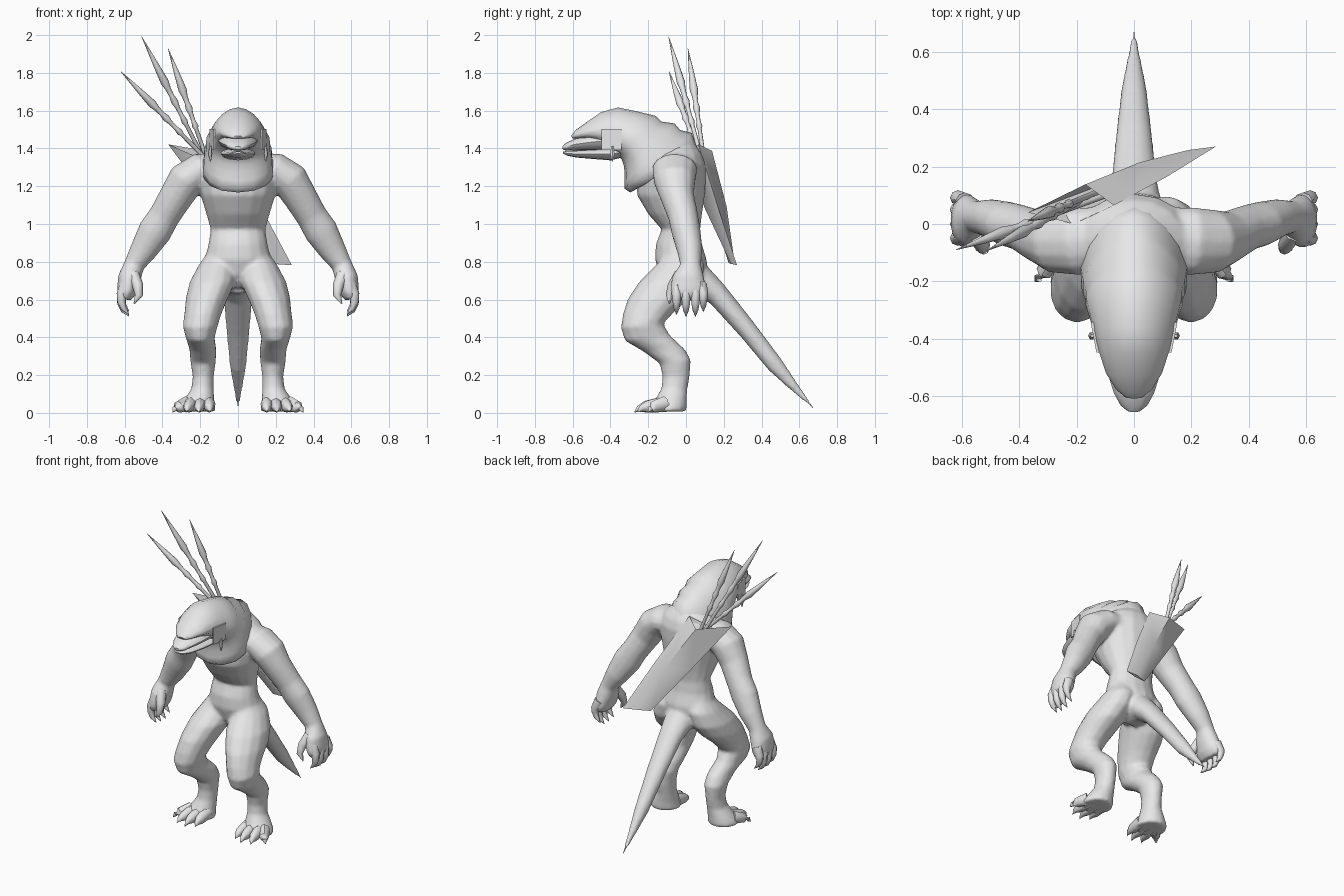
import bpy, bmesh, math
from mathutils import Vector

grey = bpy.data.materials.new("plain_grey")
grey.diffuse_color = (0.8, 0.8, 0.8, 1)


def skin(bm, rings, sides, egg=0.0):
    """Bridge rings given as (centre, axis_a, axis_b); egg narrows the axis_a end."""
    loops = []
    for c, a, b in rings:
        angs = [2 * math.pi * i / sides for i in range(sides)]
        loops.append([bm.verts.new(c + a * math.cos(t) + b * math.sin(t) * (1 - egg * math.cos(t)))
                      for t in angs])
    faces = [bm.faces.new(loops[0]), bm.faces.new(loops[-1])]
    for p, q in zip(loops, loops[1:]):
        for i in range(sides):
            j = (i + 1) % sides
            faces.append(bm.faces.new((p[i], p[j], q[j], q[i])))
    bmesh.ops.recalc_face_normals(bm, faces=faces)


def slices(bm, rows, x=1.0, sides=16, egg=0.0):
    """Rows are (y1, z1, y2, z2, half_width[, x]): opposite edges in side profile."""
    rings = []
    for r in rows:
        p, q = Vector((0, r[0], r[1])), Vector((0, r[2], r[3]))
        cx = r[5] * x if len(r) > 5 else 0
        rings.append(((p + q) / 2 + Vector((cx, 0, 0)), (p - q) / 2, Vector((r[4], 0, 0))))
    skin(bm, rings, sides, egg)


def tube(bm, rows, s=1, sides=8):
    """Rows are (x, y, z, radius_across, radius_along_y); s mirrors x."""
    pts = [Vector((r[0] * s, r[1], r[2])) for r in rows]
    rings = []
    for i, r in enumerate(rows):
        t = (pts[min(i + 1, len(pts) - 1)] - pts[max(i - 1, 0)]).normalized()
        ref = Vector((0, 1, 0)) if abs(t.y) < 0.75 else Vector((0, 0, 1))
        a = t.cross(ref).normalized()
        rings.append((pts[i], a * r[3], a.cross(t) * r[4]))
    skin(bm, rings, sides)


def finish(name, bm, angle=50):
    me = bpy.data.meshes.new(name)
    bm.to_mesh(me)
    bm.free()
    ob = bpy.data.objects.new(name, me)
    bpy.context.collection.objects.link(ob)
    me.materials.append(grey)
    bpy.ops.object.select_all(action='DESELECT')
    ob.select_set(True)
    bpy.context.view_layer.objects.active = ob
    bpy.ops.object.shade_smooth_by_angle(angle=math.radians(angle))
    return ob


# Body: torso, limbs and tail fused into one skin
bm = bmesh.new()
slices(bm, [(-.09, .67, .06, .67, .06), (-.14, .74, .11, .74, .15), (-.165, .82, .11, .82, .178),
            (-.16, .9, .085, .9, .157), (-.13, .98, .075, .98, .146), (-.20, 1.06, .085, 1.06, .168),
            (-.26, 1.16, .1, 1.16, .198), (-.26, 1.24, .105, 1.24, .215), (-.24, 1.32, .105, 1.32, .215),
            (-.2, 1.38, .085, 1.38, .18), (-.13, 1.44, .04, 1.44, .09)])
slices(bm, [(.0, .86, -.04, .64, .11), (.1, .8, .06, .63, .095), (.2, .69, .13, .585, .078),
            (.35, .5, .29, .41, .062), (.5, .3, .44, .23, .044), (.6, .15, .57, .115, .022),
            (.682, .032, .675, .027, .006)])
for s in (1, -1):
    # arm and palm
    tube(bm, [(.12, -.05, 1.30, .08, .11), (.2, -.06, 1.295, .09, .12), (.275, -.06, 1.24, .10, .112),
              (.33, -.045, 1.15, .09, .09), (.39, -.015, 1.05, .083, .08), (.44, .0, .97, .09, .078),
              (.50, .02, .87, .073, .068), (.55, .025, .79, .055, .056), (.575, .012, .72, .062, .088),
              (.59, .012, .65, .052, .098), (.6, .012, .61, .035, .085)], s, 14)
    # leg: last value is the x centre
    slices(bm, [(-.1, .86, .06, .86, .06, .1), (-.16, .79, .1, .79, .1, .11),
                (-.25, .70, .085, .70, .123, .135), (-.31, .61, .03, .62, .113, .165),
                (-.335, .53, -.065, .54, .1, .185), (-.345, .46, -.12, .48, .094, .2),
                (-.325, .39, -.085, .42, .077, .2), (-.23, .335, -.005, .345, .072, .185),
                (-.14, .27, .026, .29, .068, .185), (-.125, .2, .02, .2, .056, .184),
                (-.13, .14, .007, .13, .06, .188), (-.16, .085, .005, .08, .08, .205),
                (-.19, .045, .005, .04, .095, .215), (-.19, .015, .0, .015, .098, .215)], s, 14)
body = finish("body", bm)
rm = body.modifiers.new("fuse", 'REMESH')
rm.mode, rm.voxel_size, rm.use_smooth_shade = 'VOXEL', 0.011, True
sm = body.modifiers.new("soften", 'SMOOTH')
sm.factor, sm.iterations = 0.5, 6

# Head with stepped hood that runs down to the collar
bm = bmesh.new()
slices(bm, [(.075, 1.37, -.25, 1.2, .165), (.06, 1.41, -.295, 1.175, .18), (.03, 1.49, -.325, 1.195, .185),
            (-.03, 1.505, -.325, 1.235, .18), (-.06, 1.54, -.325, 1.28, .178), (-.13, 1.55, -.33, 1.32, .168),
            (-.16, 1.58, -.34, 1.35, .168), (-.25, 1.602, -.36, 1.37, .155),
            (-.36, 1.625, -.39, 1.39, .138), (-.45, 1.6, -.44, 1.425, .122),
            (-.53, 1.545, -.51, 1.455, .098), (-.585, 1.505, -.57, 1.458, .062),
            (-.608, 1.475, -.6, 1.46, .03)], egg=0.22)
finish("head_hood", bm, 60)

# Muzzle and lower jaw
bm = bmesh.new()
slices(bm, [(-.33, 1.5, -.33, 1.39, .1), (-.44, 1.5, -.44, 1.395, .104), (-.52, 1.48, -.52, 1.398, .092),
            (-.59, 1.46, -.59, 1.398, .07), (-.635, 1.437, -.632, 1.396, .046),
            (-.655, 1.42, -.652, 1.402, .02)], sides=12)
finish("muzzle", bm)
bm = bmesh.new()
slices(bm, [(-.3, 1.42, -.3, 1.37, .09), (-.4, 1.41, -.4, 1.345, .09), (-.49, 1.403, -.49, 1.352, .078),
            (-.58, 1.397, -.58, 1.36, .058), (-.632, 1.394, -.63, 1.37, .034),
            (-.65, 1.392, -.65, 1.381, .015)], sides=12)
finish("lower_jaw", bm)

# Cheek plates and hanging ear pendants
bm = bmesh.new()
for s in (1, -1):
    r = bmesh.ops.create_cube(bm, size=1)
    for v in r["verts"]:
        v.co = Vector((s * (.136 + v.co.x * .01 + v.co.y * .02), -.395 + v.co.y * .105, 1.455 + v.co.z * .11))
finish("cheek_plates", bm, 30)
bm = bmesh.new()
for s in (1, -1):
    tube(bm, [(.146, -.39, 1.42, .006, .006), (.148, -.39, 1.38, .012, .014), (.146, -.39, 1.34, .003, .003)], s, 6)
finish("ear_pendants", bm, 30)

# Fingers, thumbs and toe claws
bm = bmesh.new()
for s in (1, -1):
    for y, drop in ((-.05, .01), (.0, 0), (.05, .0), (.092, .025)):
        tube(bm, [(.59, y * .9, .69, .034, .027), (.615, y, .635, .028, .026), (.617, y, .585 + drop, .022, .021),
                  (.605, y, .55 + drop, .015, .015), (.577, y, .52 + drop, .002, .002)], s)
    tube(bm, [(.555, -.03, .74, .034, .034), (.53, -.07, .68, .029, .028), (.525, -.088, .63, .021, .019),
              (.55, -.088, .585, .003, .003)], s)
finish("fingers", bm)
bm = bmesh.new()
for s in (1, -1):
    for x, y, bx in ((.15, -.245, .155), (.208, -.272, .2), (.275, -.26, .245), (.345, -.2, .275)):
        mx, my = bx + (x - bx) * .6, -.13 + (y + .13) * .6
        tube(bm, [(bx, -.11, .055, .036, .042), (mx, my, .04, .028, .031),
                  (bx + (x - bx) * .85, -.13 + (y + .13) * .85, .03, .015, .016), (x, y, .012, .002, .002)], s)
finish("toes", bm)

# Quiver: open lens-shaped mouth, bulging outward and tapering to a flat end
bm = bmesh.new()
mouth = [(-.37, .04, 1.43), (-.21, 0, 1.36), (-.07, .065, 1.43), (-.17, .138, 1.395)]
middle = [(-.13, .13, 1.11), (-.03, .1, 1.09), (.115, .165, 1.11), (.02, .215, 1.1)]
end = [(.105, .225, .802), (.19, .238, .797), (.285, .27, .79), (.19, .258, .8)]
rows = [[bm.verts.new(p) for p in ring] for ring in (mouth, middle, end)]
for a, b in zip(rows, rows[1:]):
    for i in range(4):
        j = (i + 1) % 4
        bm.faces.new((a[i], a[j], b[j], b[i]))
bm.faces.new(rows[-1])
bmesh.ops.recalc_face_normals(bm, faces=bm.faces)
finish("quiver", bm, 60)

# Three spears fanning out of the quiver
profile = [(0, .011), (.38, .011), (.4, .017), (.44, .011), (.5, .012), (.54, .019), (.58, .013),
           (.63, .015), (.68, .022), (.8, .015), (1, .001)]
bm = bmesh.new()
for base, tip in (((-.1, .1, 1.28), (-.62, -.09, 1.815)), ((-.13, .11, 1.25), (-.51, -.092, 2.0)),
                  ((-.13, .11, 1.25), (-.37, .01, 1.937))):
    p, q = Vector(base), Vector(tip)
    tube(bm, [(*p.lerp(q, t), r, r) for t, r in profile], 1, 8)
finish("spears", bm, 50)

# Rest the soles on the ground
for ob in bpy.context.collection.objects:
    ob.location.z -= 0.008
